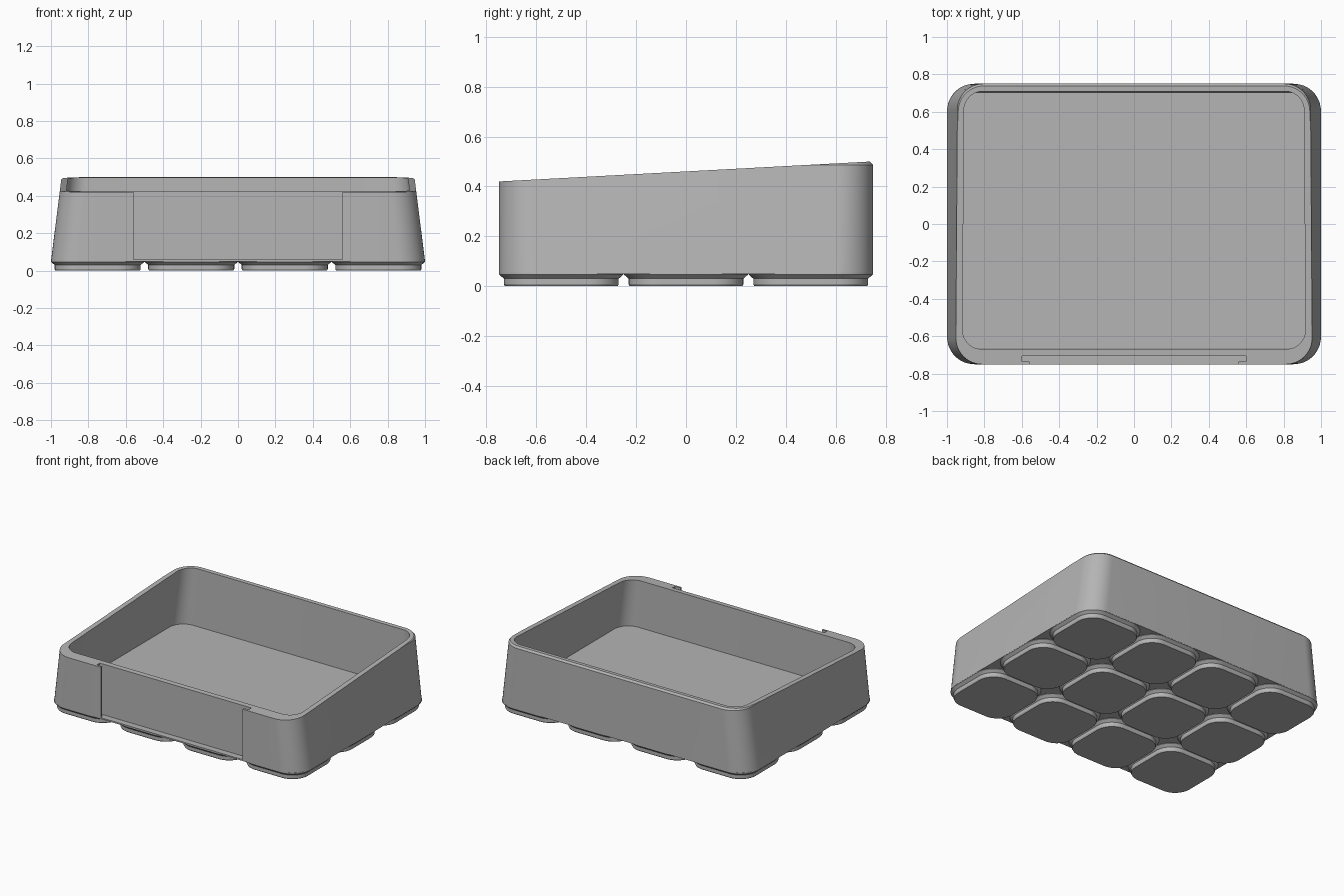
import bpy, bmesh, math
from mathutils import Vector

if "Cube" in bpy.data.objects:
    bpy.data.objects.remove(bpy.data.objects["Cube"], do_unlink=True)

grey = bpy.data.materials.new("light grey plastic")
grey.use_nodes = True
colour = (0.46, 0.46, 0.46, 1)
grey.diffuse_color = colour
grey.node_tree.nodes["Principled BSDF"].inputs["Base Color"].default_value = colour


def add_object(name, bm):
    bmesh.ops.recalc_face_normals(bm, faces=bm.faces)
    mesh = bpy.data.meshes.new(name)
    bm.to_mesh(mesh)
    bm.free()
    obj = bpy.data.objects.new(name, mesh)
    bpy.context.collection.objects.link(obj)
    mesh.materials.append(grey)
    return obj


def rounded_ring(x0, x1, y0, y1, radius, z, steps=12):
    corners = [(x1, y1, -1, -1), (x0, y1, 1, -1), (x0, y0, 1, 1), (x1, y0, -1, 1)]
    ring = []
    for q, (cx, cy, sx, sy) in enumerate(corners):
        for i in range(steps + 1):
            a = math.pi / 2 * (q + i / steps)
            ring.append((cx + sx * radius + radius * math.cos(a),
                         cy + sy * radius + radius * math.sin(a), z))
    return ring


def loft(name, rings):
    """Join stacked rings into a closed solid."""
    bm = bmesh.new()
    loops = [[bm.verts.new(p) for p in ring] for ring in rings]
    for low, high in zip(loops, loops[1:]):
        for i in range(len(low)):
            j = (i + 1) % len(low)
            bm.faces.new((low[i], low[j], high[j], high[i]))
    bm.faces.new(loops[0])
    bm.faces.new(loops[-1])
    return add_object(name, bm)


def prism(name, points, direction):
    bm = bmesh.new()
    face = bm.faces.new([bm.verts.new(p) for p in points])
    grown = bmesh.ops.extrude_face_region(bm, geom=[face])["geom"]
    bmesh.ops.translate(bm, vec=Vector(direction),
                        verts=[v for v in grown if isinstance(v, bmesh.types.BMVert)])
    return add_object(name, bm)


def subtract(target, cutter):
    mod = target.modifiers.new("cut", 'BOOLEAN')
    mod.operation, mod.solver, mod.object = 'DIFFERENCE', 'EXACT', cutter
    bpy.context.view_layer.objects.active = target
    bpy.ops.object.modifier_apply(modifier=mod.name)
    bpy.data.objects.remove(cutter, do_unlink=True)


def smooth(obj):
    bpy.ops.object.select_all(action='DESELECT')
    obj.select_set(True)
    bpy.context.view_layer.objects.active = obj
    bpy.ops.object.shade_smooth_by_angle(angle=math.radians(25))


# Tray shell: side walls lean inwards, rim is slightly chamfered
tray = loft("tray", [
    rounded_ring(-1, 1, -0.75, 0.75, 0.15, 0.05),
    rounded_ring(-0.945, 0.945, -0.75, 0.75, 0.14, 0.487),
    rounded_ring(-0.933, 0.933, -0.74, 0.738, 0.13, 0.5)])

# Hollow inside, following the lean of the walls
subtract(tray, loft("cavity_cutter", [
    rounded_ring(-0.955, 0.955, -0.665, 0.70, 0.11, 0.09),
    rounded_ring(-0.905, 0.905, -0.67, 0.71, 0.10, 0.53)]))

# Rim slopes down towards the front
subtract(tray, prism("slope_cutter", [
    (-1.2, -0.9, 0.412), (-1.2, 0.74, 0.5), (-1.2, 0.9, 0.508),
    (-1.2, 0.9, 0.8), (-1.2, -0.9, 0.8)], (2.4, 0, 0)))

# T-shaped label slot in the front wall
half_slot = [(0.56, -0.85), (0.56, -0.735), (0.6, -0.735), (0.6, -0.705)]
outline = half_slot + [(-x, y) for x, y in reversed(half_slot)]
subtract(tray, prism("label_slot_cutter",
                     [(x, y, 0.06) for x, y in outline], (0, 0, 0.6)))
smooth(tray)

# Grid of stacking feet below the tray
for row in range(3):
    for col in range(4):
        cx, cy = (col - 1.5) * 0.5, (row - 1) * 0.5
        rings = []
        for half, radius, z in [(0.226, 0.12, 0), (0.23, 0.124, 0.008),
                                (0.23, 0.124, 0.03), (0.249, 0.143, 0.047),
                                (0.249, 0.143, 0.055)]:
            rings.append(rounded_ring(cx - half, cx + half, cy - half, cy + half,
                                      radius, z))
        smooth(loft(f"foot_{row + 1}_{col + 1}", rings))
